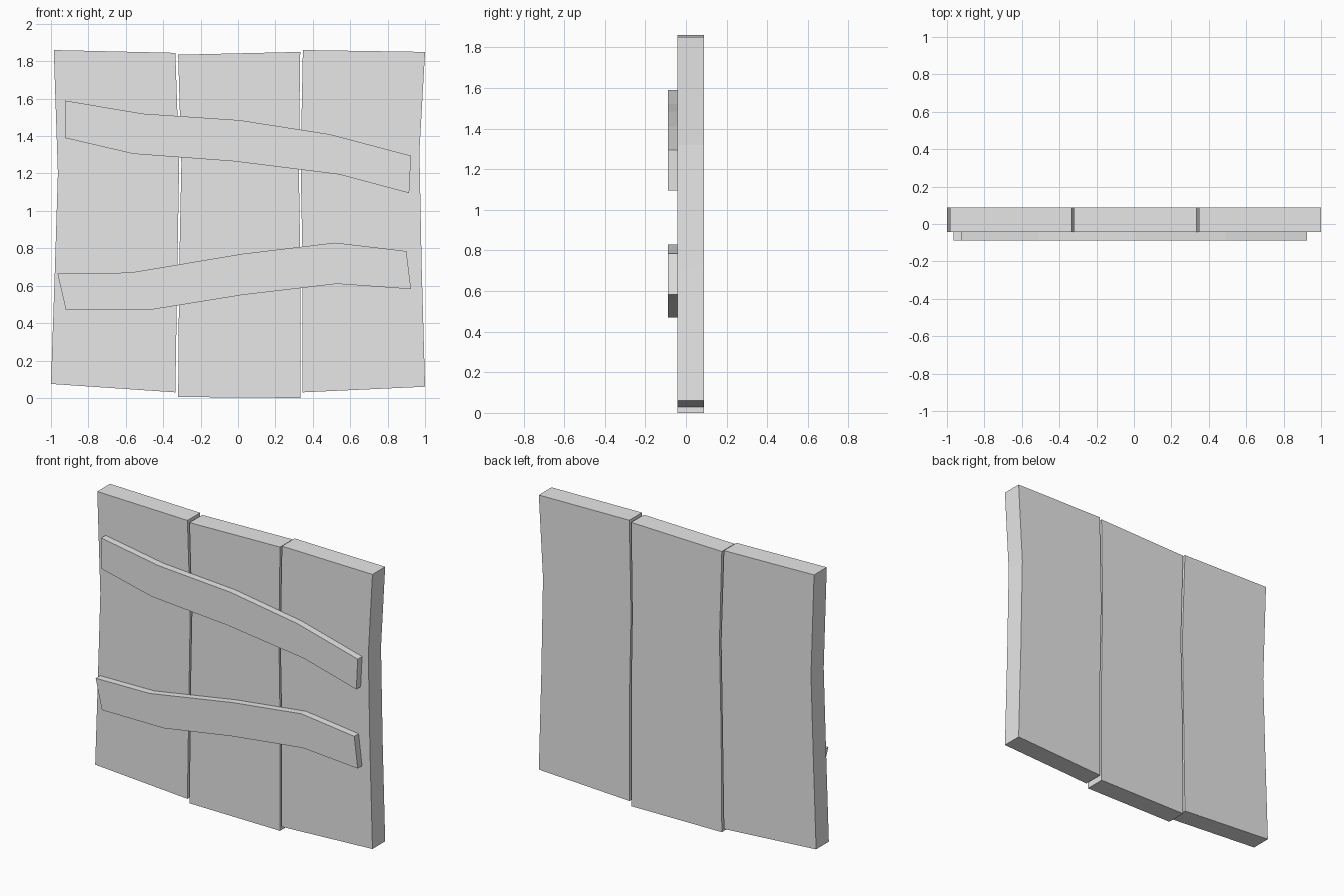
import bpy
import bmesh

cube = bpy.data.objects.get("Cube")
if cube:
    bpy.data.objects.remove(cube, do_unlink=True)

grey = bpy.data.materials.new("plain grey")
grey.use_nodes = True
colour = (0.8, 0.8, 0.8, 1)
grey.diffuse_color = colour
grey.node_tree.nodes["Principled BSDF"].inputs["Base Color"].default_value = colour

BACK, FACE, FRONT = 0.088, -0.043, -0.088


def board(name, side_a, side_b, front, back):
    """Board made of strips between two matching (x, z) edges, given thickness in y."""
    bm = bmesh.new()
    rows = [[[bm.verts.new((x, y, z)) for x, z in side] for side in (side_a, side_b)]
            for y in (front, back)]
    (fa, fb), (ba, bb) = rows
    for i in range(len(side_a) - 1):
        j = i + 1
        bm.faces.new((fa[i], fb[i], fb[j], fa[j]))
        bm.faces.new((ba[i], ba[j], bb[j], bb[i]))
        bm.faces.new((fa[i], fa[j], ba[j], ba[i]))
        bm.faces.new((fb[i], bb[i], bb[j], fb[j]))
    for i in (0, -1):
        bm.faces.new((fa[i], ba[i], bb[i], fb[i]))
    bmesh.ops.recalc_face_normals(bm, faces=bm.faces)
    mesh = bpy.data.meshes.new(name)
    bm.to_mesh(mesh)
    bm.free()
    mesh.materials.append(grey)
    obj = bpy.data.objects.new(name, mesh)
    bpy.context.collection.objects.link(obj)


# Upright planks, edges listed from bottom to top
board("right_plank",
      [(-1.0, 0.075), (-0.98, 0.66), (-0.963, 1.2), (-0.985, 1.86)],
      [(-0.335, 0.03), (-0.325, 0.66), (-0.315, 1.25), (-0.335, 1.845)], FACE, BACK)
board("middle_plank",
      [(-0.32, 0.005), (-0.315, 0.66), (-0.303, 1.25), (-0.32, 1.835)],
      [(0.333, 0.0), (0.333, 0.75), (0.325, 1.25), (0.333, 1.85)], FACE, BACK)
board("left_plank",
      [(0.345, 0.03), (0.345, 0.75), (0.335, 1.25), (0.347, 1.86)],
      [(1.0, 0.06), (0.982, 0.7), (0.97, 1.32), (1.0, 1.85)], FACE, BACK)

# Crooked cross slats, edges listed from right to left
board("upper_slat",
      [(-0.925, 1.39), (-0.56, 1.305), (-0.02, 1.265), (0.54, 1.195), (0.915, 1.095)],
      [(-0.925, 1.59), (-0.51, 1.52), (0.01, 1.485), (0.49, 1.41), (0.925, 1.295)],
      FRONT, FACE)
board("lower_slat",
      [(-0.92, 0.47), (-0.475, 0.47), (0.02, 0.55), (0.53, 0.61), (0.925, 0.582)],
      [(-0.965, 0.665), (-0.575, 0.67), (0.02, 0.77), (0.52, 0.83), (0.9, 0.785)],
      FRONT, FACE)
